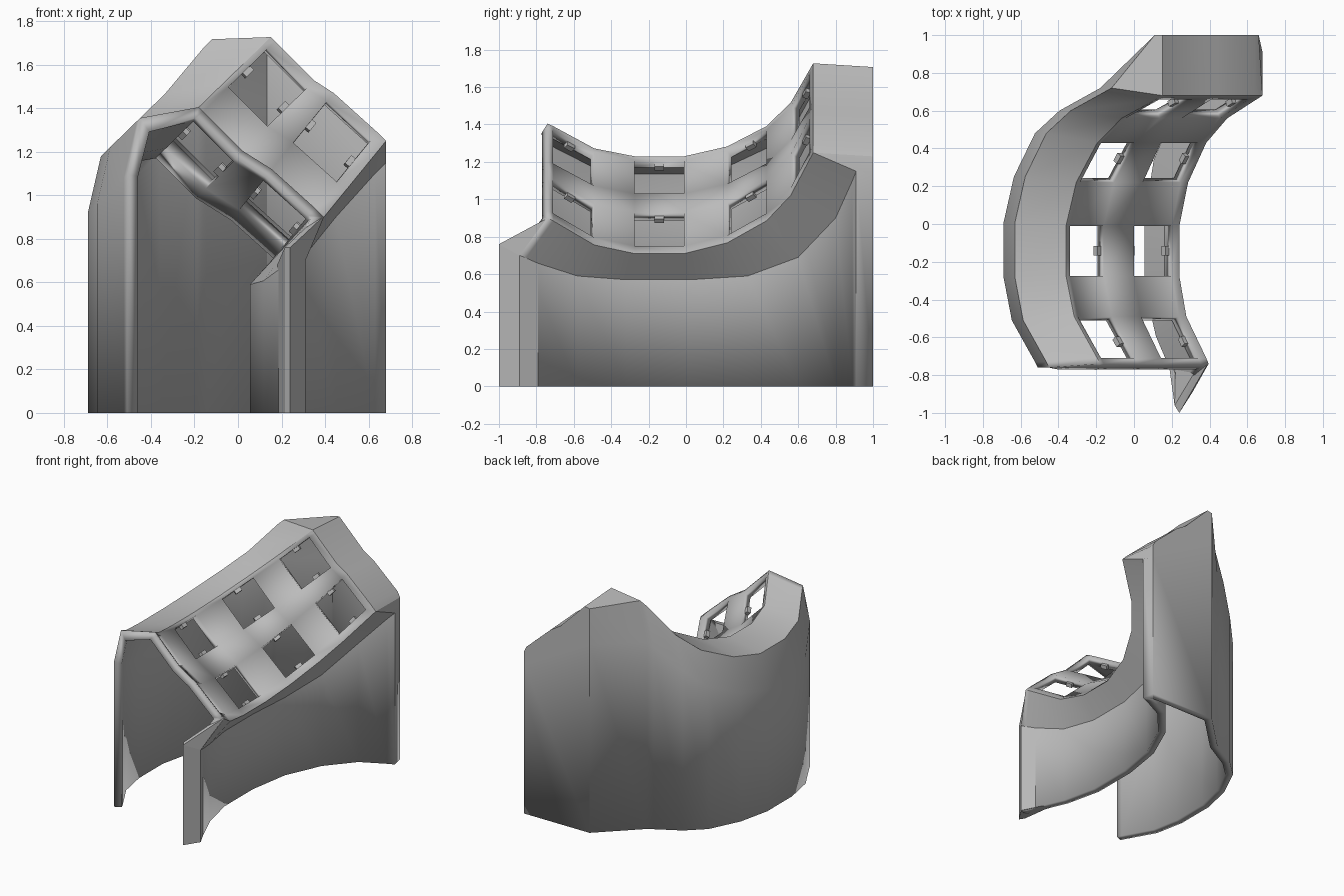
import bpy, bmesh
from mathutils import Vector, Matrix

cube = bpy.data.objects.get("Cube")
if cube:
    bpy.data.objects.remove(cube)

grey = bpy.data.materials.new("plain grey")
grey.use_nodes = True
grey.diffuse_color = (0.5, 0.5, 0.5, 1)
grey.node_tree.nodes["Principled BSDF"].inputs["Base Color"].default_value = (0.5, 0.5, 0.5, 1)


def make_object(name, bm, smooth=False):
    mesh = bpy.data.meshes.new(name)
    bm.to_mesh(mesh)
    bm.free()
    mesh.materials.append(grey)
    obj = bpy.data.objects.new(name, mesh)
    bpy.context.collection.objects.link(obj)
    if smooth:
        bpy.ops.object.select_all(action="DESELECT")
        obj.select_set(True)
        bpy.context.view_layer.objects.active = obj
        bpy.ops.object.shade_smooth_by_angle(angle=0.45)
    return obj


def make_hull(name, points):
    bm = bmesh.new()
    for p in points:
        bm.verts.new(p)
    bmesh.ops.convex_hull(bm, input=bm.verts)
    bmesh.ops.recalc_face_normals(bm, faces=bm.faces)
    return make_object(name, bm)


# Curved key plate: rows are (y, lift), columns are (x, z) across the slope
rows = [(-.74, .25), (-.71, .23), (-.49, .06), (-.275, 0), (-.01, 0),
        (.22, .075), (.43, .23), (.56, .41), (.66, .66), (.68, .71)]
cols = [(-.36, 1.23), (-.34, 1.21), (-.16, 1.03), (0, .93), (.2, .75), (.24, .71)]
# Outward shift of the left rim, and the lower edge of the right bevel
rim_shift = [-.02, -.02, -.02, -.01, .02, .03, .05, .04, .04, .04]
bevel = [(.31, -.89, .70), (.29, -.86, .68), (.17, -.58, .59), (.11, -.32, .57),
         (.11, .02, .57), (.16, .33, .59), (.28, .60, .69), (.45, .80, .90),
         (.63, .89, 1.10), (.68, .91, 1.15)]


def plate_point(col, y, lift):
    x, z = cols[col]
    kx, kz = (.72, .70) if col < 3 else (.62, .76)
    return Vector((x + lift * kx, y, z + lift * kz))


# Each section runs from left foot, over the rim and plate, to the right foot
sections = []
for (y, lift), shift, low_right in zip(rows, rim_shift, bevel):
    plate = [plate_point(c, y, lift) for c in range(len(cols))]
    edge = plate[0]
    low = edge + Vector((-.33, shift, -.31))
    mid = edge + Vector((-.27, shift, -.01 if lift > .6 else -.05))
    foot = Vector((low.x, low.y, 0))
    end = Vector(low_right)
    sections.append([foot, low, mid] + plate + [end, Vector((end.x, end.y, 0))])

# Back shelf section
shelf = [Vector((min(p.x, .66), 1, p.z - .02)) for p in sections[-1][3:9]]
sections.append([Vector((.11, 1, z)) for z in (0, 1.43, 1.70)] + shelf
                + [Vector((.66, 1, 1.13)), Vector((.66, 1, 0))])

# Case shell with square openings left out of the plate
bm = bmesh.new()
grid = [[bm.verts.new(p) for p in s] for s in sections]
holes = [(r, c) for r in (1, 3, 5, 7) for c in (4, 6)]
for r in range(len(grid) - 1):
    for c in range(len(grid[0]) - 1):
        if (r, c) not in holes:
            bm.faces.new((grid[r][c], grid[r + 1][c], grid[r + 1][c + 1], grid[r][c + 1]))
bm.faces.new(reversed(grid[-1]))
bm.normal_update()
bmesh.ops.recalc_face_normals(bm, faces=bm.faces)
bm.faces.ensure_lookup_table()
top_face = next(f for f in bm.faces if grid[3][5] in f.verts and grid[4][6] in f.verts)
if top_face.normal.z < 0:
    bmesh.ops.reverse_faces(bm, faces=bm.faces)
case = make_object("case_shell", bm, smooth=True)
solid = case.modifiers.new("thickness", "SOLIDIFY")
solid.thickness = 0.055
solid.offset = -1
solid.use_even_offset = True

# Thickened front end of the right wall
plan = [(.31, -.89, .70), (.24, -1, .76), (.215, -.96, .76), (.18, -.71, .68), (.235, -.74, .66)]
make_hull("front_flange", plan + [(x, y, 0) for x, y, z in plan])
make_hull("front_flange_cap", [(.31, -.89, .70), (.24, -1, .76), (.215, -.96, .76),
                               (.39, -.74, .90), (.33, -.77, .87), (.22, -.72, .69)])

# Small clips on both sides of every opening
bm = bmesh.new()
for r, c in holes:
    a, b = sections[r][c], sections[r + 1][c]
    d, e = sections[r][c + 1], sections[r + 1][c + 1]
    along = (b - a).normalized()
    across = (d - a).normalized()
    normal = across.cross(along).normalized()
    across = along.cross(normal)
    frame = Matrix((across, along, normal)).transposed().to_4x4()
    for side, mid in ((1, (a + b) / 2), (-1, (d + e) / 2)):
        centre = mid + across * side * 0.008 - normal * 0.038
        bmesh.ops.create_cube(bm, size=1, matrix=Matrix.Translation(centre) @ frame
                              @ Matrix.Diagonal((.035, .05, .03, 1)))
bmesh.ops.recalc_face_normals(bm, faces=bm.faces)
make_object("opening_clips", bm)
